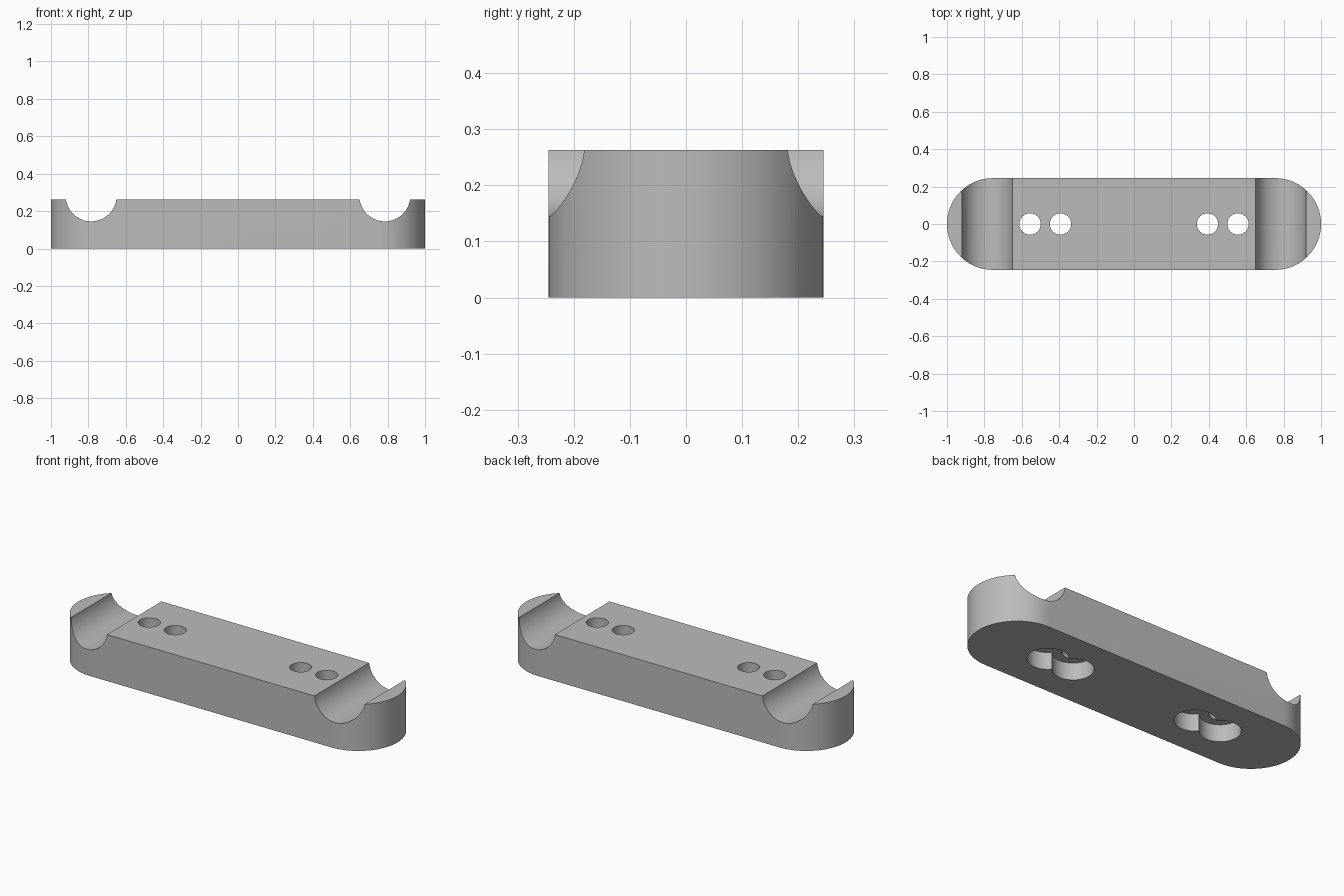
import bpy
import bmesh
from math import cos, sin, pi, radians

cube = bpy.data.objects.get("Cube")
if cube:
    bpy.data.objects.remove(cube, do_unlink=True)

HALF_WIDTH = 0.245
HEIGHT = 0.263
GROOVE_X, GROOVE_Z, GROOVE_R = 0.785, 0.281, 0.136
HOLE_XS = (0.393, 0.556)
HOLE_R = 0.057
RECESS_R, RECESS_DEPTH = 0.104, 0.096

grey = bpy.data.materials.new("plain grey")
grey.use_nodes = True
colour = (0.5, 0.5, 0.5, 1)
grey.diffuse_color = colour
grey.node_tree.nodes["Principled BSDF"].inputs["Base Color"].default_value = colour


def rounded_bar(name):
    """Extrude an outline with a half circle at each end."""
    steps = 48
    centre = 1 - HALF_WIDTH
    outline = []
    for side in (1, -1):
        for i in range(steps + 1):
            a = -pi / 2 + pi * i / steps
            outline.append((side * (centre + HALF_WIDTH * cos(a)),
                            side * HALF_WIDTH * sin(a), 0))
    bm = bmesh.new()
    base = bm.faces.new([bm.verts.new(p) for p in outline])
    top = bmesh.ops.extrude_face_region(bm, geom=[base])["geom"]
    bmesh.ops.translate(bm, vec=(0, 0, HEIGHT),
                        verts=[v for v in top if isinstance(v, bmesh.types.BMVert)])
    bmesh.ops.recalc_face_normals(bm, faces=bm.faces)
    mesh = bpy.data.meshes.new(name)
    bm.to_mesh(mesh)
    bm.free()
    obj = bpy.data.objects.new(name, mesh)
    bpy.context.collection.objects.link(obj)
    return obj


def cut_cylinder(target, radius, depth, location, tilt=0):
    """Subtract a cylinder from the target and discard the cutter."""
    bpy.ops.mesh.primitive_cylinder_add(vertices=64, radius=radius, depth=depth,
                                        location=location, rotation=(tilt, 0, 0))
    cutter = bpy.context.object
    cutter.name = "cutter"
    cutter.hide_render = True
    cutter.data.materials.append(grey)
    mod = target.modifiers.new("cut", "BOOLEAN")
    mod.operation = "DIFFERENCE"
    mod.solver = "EXACT"
    mod.object = cutter
    bpy.context.view_layer.objects.active = target
    bpy.ops.object.modifier_apply(modifier=mod.name)
    bpy.data.objects.remove(cutter, do_unlink=True)


bar = rounded_bar("grooved_bar")
bar.data.materials.append(grey)

for side in (-1, 1):
    # Round groove across the top near each end
    cut_cylinder(bar, GROOVE_R, 1, (side * GROOVE_X, 0, GROOVE_Z), pi / 2)
    # Overlapping recesses in the underside
    for x in HOLE_XS:
        cut_cylinder(bar, RECESS_R, 2 * RECESS_DEPTH, (side * x, 0, 0))
    # Screw holes right through
    for x in HOLE_XS:
        cut_cylinder(bar, HOLE_R, 1, (side * x, 0, HEIGHT / 2))

# Smooth curved walls, sharp rims
bpy.ops.object.select_all(action="DESELECT")
bar.select_set(True)
bpy.context.view_layer.objects.active = bar
bpy.ops.object.shade_smooth_by_angle(angle=radians(30))
